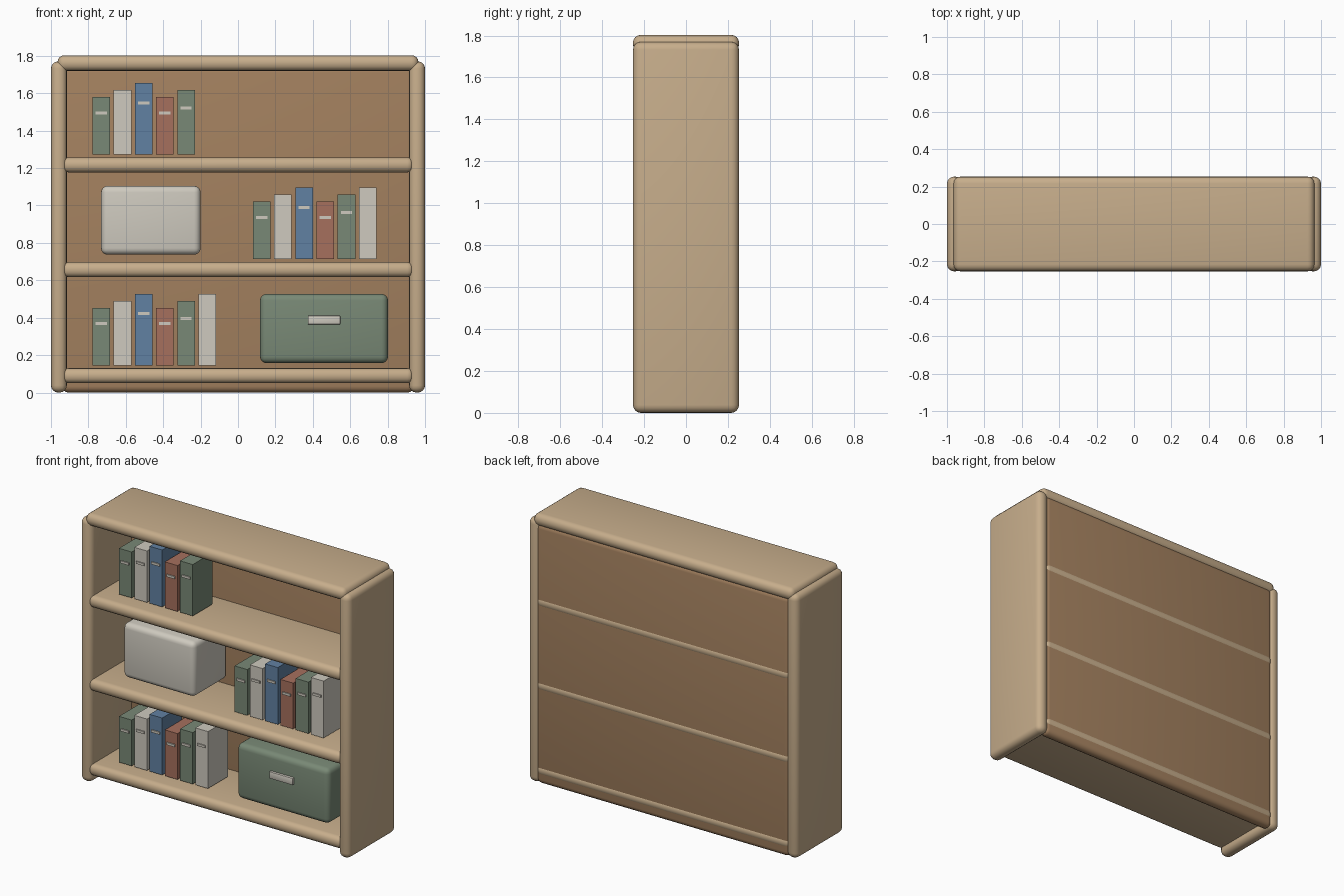
import bpy

if "Cube" in bpy.data.objects:
    bpy.data.objects.remove(bpy.data.objects["Cube"])


def material(name, rgb):
    m = bpy.data.materials.new(name)
    m.diffuse_color = (*rgb, 1)
    m.use_nodes = True
    m.node_tree.nodes["Principled BSDF"].inputs["Base Color"].default_value = m.diffuse_color
    return m


WOOD = material("light_wood", (0.57, 0.42, 0.26))
BACK = material("dark_wood", (0.37, 0.22, 0.115))
GREEN = material("green", (0.19, 0.25, 0.18))
WHITE = material("off_white", (0.62, 0.59, 0.52))
BLUE = material("blue", (0.12, 0.22, 0.36))
RED = material("red", (0.38, 0.16, 0.11))


def box(name, xs, ys, zs, mat, radius=0.0, segments=4):
    """Box given by its min/max on each axis, with optional rounded edges."""
    lo, hi = zip(xs, ys, zs)
    bpy.ops.mesh.primitive_cube_add(
        size=1, location=[(a + b) / 2 for a, b in zip(lo, hi)])
    ob = bpy.context.object
    ob.name = name
    ob.scale = [b - a for a, b in zip(lo, hi)]
    bpy.ops.object.transform_apply(location=False, rotation=False, scale=True)
    ob.data.materials.append(mat)
    if radius:
        bev = ob.modifiers.new("rounded_edges", 'BEVEL')
        bev.width = radius
        bev.segments = segments
        bpy.ops.object.modifier_apply(modifier=bev.name)
        bpy.ops.object.shade_smooth_by_angle(angle=0.6)
    return ob


D = 0.253  # half depth of the case

# Case: sides, top, back panel and shelves
for side, s in (("left", -1), ("right", 1)):
    box(f"{side}_side", sorted((s, s * 0.915)), (-D, D), (0, 1.77), WOOD, 0.038)
box("top_board", (-0.965, 0.965), (-D, D), (1.72, 1.803), WOOD, 0.037)
box("back_panel", (-0.94, 0.94), (0.178, 0.25), (0.0, 1.745), BACK, 0.034)
for name, z in (("bottom", 0.13), ("middle", 0.697), ("upper", 1.257)):
    box(f"{name}_shelf", (-0.94, 0.94), (-D, D), (z - 0.08, z), WOOD, 0.035)


# Rows of books, each with a small spine label
def book_row(name, x0, z0, count):
    for i in range(count):
        x = x0 + i * 0.1133
        h = 0.308 + 0.037 * (i % 3) if i != 4 else 0.345
        mat = (GREEN, WHITE, BLUE, RED)[i % 4]
        box(f"{name}_book_{i + 1}", (x, x + 0.094), (-0.15, 0.06), (z0, z0 + h), mat)
        zl = z0 + 0.725 * h
        box(f"{name}_book_label_{i + 1}", (x + 0.017, x + 0.077),
            (-0.157, -0.145), (zl - 0.008, zl + 0.008), WHITE)


book_row("upper", -0.778, 1.272, 5)
book_row("middle", 0.08, 0.713, 6)
book_row("bottom", -0.778, 0.145, 6)

# Storage boxes
box("white_storage_box", (-0.732, -0.2), (-0.18, 0.18), (0.737, 1.105), WHITE, 0.035)
box("green_storage_box", (0.118, 0.802), (-0.187, 0.187), (0.157, 0.527), GREEN, 0.035)
box("storage_box_handle", (0.373, 0.547), (-0.203, -0.18), (0.364, 0.411), WHITE, 0.005, 2)
